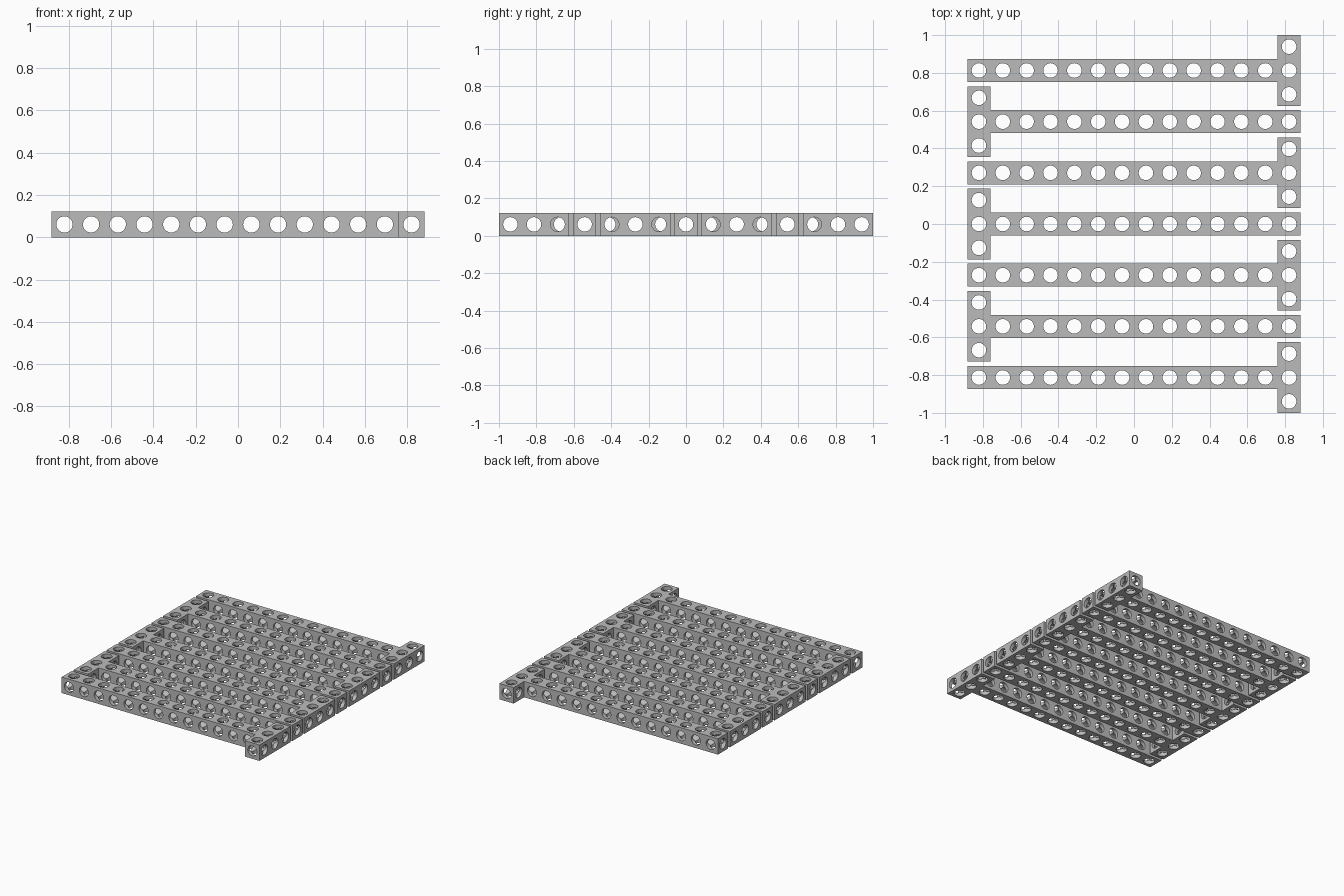
import bpy, bmesh, math
from mathutils import Vector

if "Cube" in bpy.data.objects:
    bpy.data.objects.remove(bpy.data.objects["Cube"])

PITCH, WIDTH, RADIUS = 0.1263, 0.122, 0.0385   # hole spacing, beam width, hole radius
ROW = 0.2709                                   # spacing between beams
HOLES, SIDES = 14, 32
HALF = WIDTH / 2

grey = bpy.data.materials.new("grey")
grey.diffuse_color = (0.5, 0.5, 0.5, 1)
grey.use_nodes = True
grey.node_tree.nodes["Principled BSDF"].inputs["Base Color"].default_value = grey.diffuse_color


def add_cell(bm, cell, cells, junction):
    """One block of a beam, drilled along all three axes."""
    centre = Vector(((cell[0] - (HOLES - 1) / 2) * PITCH, cell[1] * PITCH, HALF))

    def linked(axis, sign):
        other = list(cell)
        other[axis] += sign
        return axis < 2 and tuple(other[:2]) in cells, tuple(other[:2])

    def reach(axis, sign):
        has, other = linked(axis, sign)
        if not has or cell[:2] == junction:
            return HALF
        return PITCH - HALF if other == junction else PITCH / 2

    for axis in range(3):
        u, v = (axis + 1) % 3, (axis + 2) % 3
        for sign in (1, -1):
            end = reach(axis, sign)
            rings = [[], [], []]          # hole crossing, hole rim, block edge
            for i in range(SIDES):
                a = math.tau * i / SIDES
                c, s = math.cos(a), math.sin(a)
                m = max(abs(c), abs(s))
                ru = reach(u, 1 if c > 0 else -1)
                rv = reach(v, 1 if s > 0 else -1)
                for ring, (pu, pv, d) in zip(rings, (
                        (RADIUS * c, RADIUS * s, RADIUS * m),
                        (RADIUS * c, RADIUS * s, end),
                        (ru * c / m, rv * s / m, end))):
                    p = Vector((0, 0, 0))
                    p[u], p[v], p[axis] = pu, pv, d * sign
                    ring.append(bm.verts.new(centre + p))
            # drilled wall, plus the outer face unless another block joins here
            pairs = [(0, 1)] if linked(axis, sign)[0] else [(0, 1), (1, 2)]
            for lo, hi in pairs:
                A, B = rings[lo], rings[hi]
                for i in range(SIDES):
                    j = (i + 1) % SIDES
                    q = (A[i], A[j], B[j], B[i])
                    bm.faces.new(q if sign < 0 else q[::-1])


def tee_mesh(name, head):
    """Long beam with a three-block crossbar at block index head."""
    cells = {(i, 0) for i in range(HOLES)} | {(head, 1), (head, -1)}
    bm = bmesh.new()
    for x, y in sorted(cells):
        add_cell(bm, (x, y, 0), cells, (head, 0))
    bmesh.ops.delete(bm, geom=[v for v in bm.verts if not v.link_faces], context='VERTS')
    bmesh.ops.remove_doubles(bm, verts=bm.verts, dist=1e-5)
    bmesh.ops.recalc_face_normals(bm, faces=bm.faces)
    mesh = bpy.data.meshes.new(name)
    bm.to_mesh(mesh)
    bm.free()
    mesh.materials.append(grey)
    return mesh


# Seven tee beams, heads alternating right and left
meshes = [tee_mesh("tee_right", HOLES - 1), tee_mesh("tee_left", 0)]
for k in range(7):
    beam = bpy.data.objects.new(f"tee_beam_{k + 1}", meshes[k % 2])
    beam.location.y = (3 - k) * ROW
    bpy.context.collection.objects.link(beam)
    if k < 2:
        bpy.context.view_layer.objects.active = beam
        beam.select_set(True)
        bpy.ops.object.shade_smooth_by_angle(angle=math.radians(30))
        beam.select_set(False)
